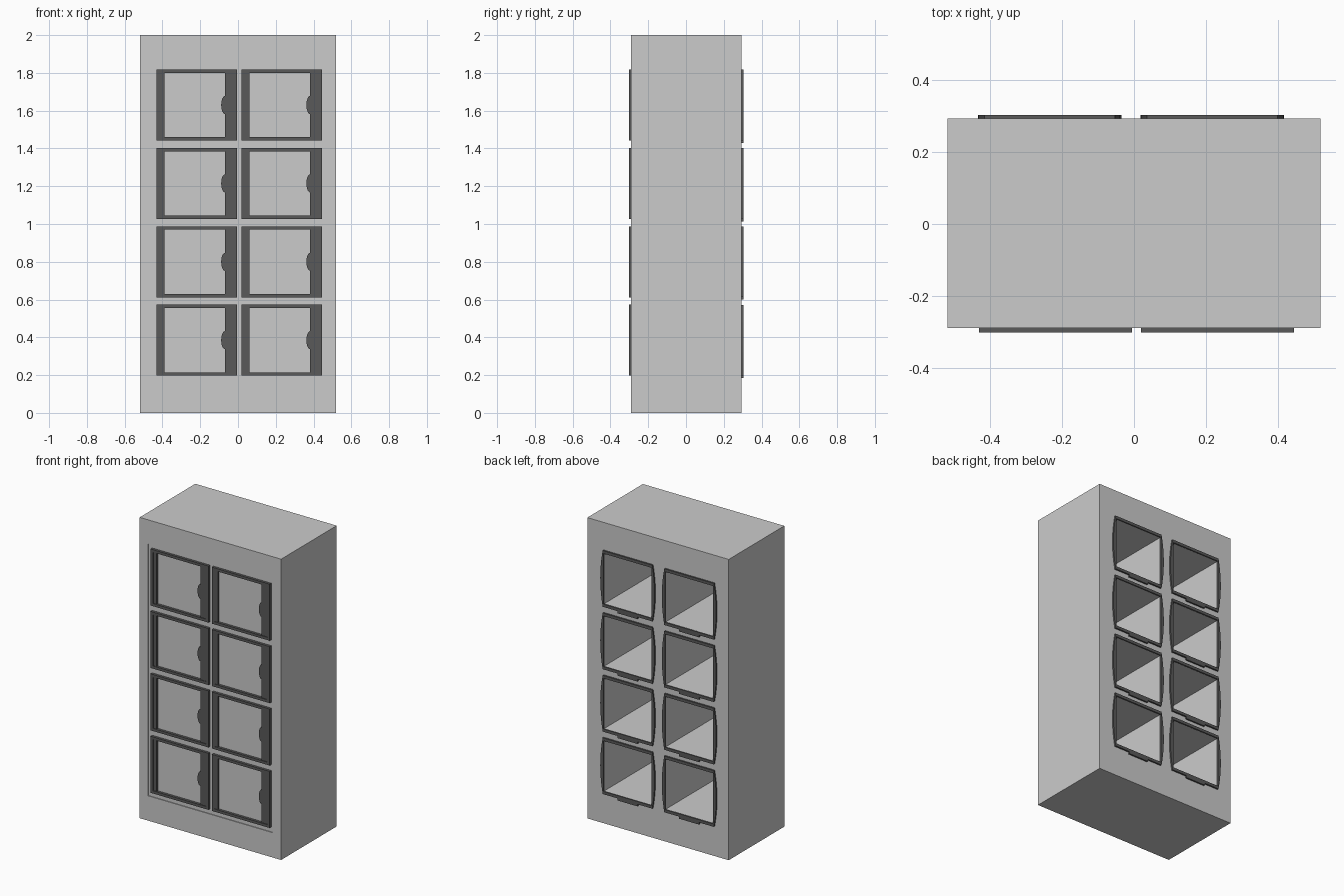
import bpy, bmesh, math

if "Cube" in bpy.data.objects:
    bpy.data.objects.remove(bpy.data.objects["Cube"])

dark = bpy.data.materials.new("dark_trim")
dark.diffuse_color = (0.1, 0.1, 0.1, 1)
dark.use_nodes = True
dark.node_tree.nodes["Principled BSDF"].inputs["Base Color"].default_value = dark.diffuse_color


def finish(name, bm, mat=None):
    bmesh.ops.recalc_face_normals(bm, faces=bm.faces)
    me = bpy.data.meshes.new(name)
    bm.to_mesh(me)
    bm.free()
    ob = bpy.data.objects.new(name, me)
    bpy.context.collection.objects.link(ob)
    if mat:
        me.materials.append(mat)
    return ob


def add_prism(bm, pts, y0, y1):
    a = [bm.verts.new((x, y0, z)) for x, z in pts]
    b = [bm.verts.new((x, y1, z)) for x, z in pts]
    bm.faces.new(a)
    bm.faces.new(b)
    for i in range(len(pts)):
        j = (i + 1) % len(pts)
        bm.faces.new((a[i], a[j], b[j], b[i]))


def rect(x0, x1, z0, z1):
    return [(x0, z0), (x1, z0), (x1, z1), (x0, z1)]


def prism(name, pts, y0, y1, mat=None):
    bm = bmesh.new()
    add_prism(bm, pts, y0, y1)
    return finish(name, bm, mat)


def ring(name, outer, inner, y0, y1, mat):
    # closed band between two matching outlines
    bm = bmesh.new()
    loops = [[bm.verts.new((x, y, z)) for x, z in o]
             for o, y in ((outer, y0), (outer, y1), (inner, y1), (inner, y0))]
    n = len(outer)
    for k in range(4):
        p, q = loops[k], loops[(k + 1) % 4]
        for i in range(n):
            j = (i + 1) % n
            bm.faces.new((p[i], p[j], q[j], q[i]))
    return finish(name, bm, mat)


W, FRONT, BACK = 0.52, -0.29, 0.294
ROWS = [0.385 + 0.415 * i for i in range(4)]
REAR_COLS = (-0.235, 0.218)

# cabinet body with eight deep compartments open at the back
body = prism("cabinet_body", rect(-W, W, 0, 2), FRONT + 0.005, BACK)
bm = bmesh.new()
for cx in REAR_COLS:
    for cz in ROWS:
        add_prism(bm, rect(cx - 0.176, cx + 0.176, cz - 0.168, cz + 0.168), FRONT + 0.02, BACK + 0.1)
cutter = finish("compartment_cutter", bm)
cutter.hide_render = True
mod = body.modifiers.new("compartments", 'BOOLEAN')
mod.operation = 'DIFFERENCE'
mod.solver = 'EXACT'
mod.object = cutter
bpy.context.view_layer.objects.active = body
bpy.ops.object.modifier_apply(modifier=mod.name)
bpy.data.objects.remove(cutter)

# front face frame
yb = FRONT + 0.005
prism("plinth", rect(-W, W, 0, 0.165), FRONT, yb)
prism("top_rail", rect(-W, W, 1.947, 2), FRONT, yb)
prism("left_stile", rect(-W, -0.46, 0.165, 1.947), FRONT, yb)
prism("right_stile", rect(0.46, W, 0.165, 1.947), FRONT, yb)
prism("header_panel", rect(-0.46, 0.46, 1.838, 1.947), FRONT + 0.002, yb)

# front doors: raised rim, hinge strip, pull strip with rounded thumb grip
for cx in (-0.219, 0.232):
    for cz in ROWS:
        x0, x1, z0, z1 = cx - 0.213, cx + 0.213, cz - 0.188, cz + 0.188
        r = 0.018
        ring("door_rim", rect(x0, x1, z0, z1), rect(x0 + r, x1 - r, z0 + r, z1 - r), -0.302, yb, dark)
        prism("hinge_strip", rect(x0 + r, x0 + 0.042, z0 + r, z1 - r), -0.298, yb, dark)
        xi = x1 - 0.063
        grip = [(xi - 0.02 * math.sin(a), cz + 0.048 * math.cos(a))
                for a in (math.pi * i / 12 for i in range(13))]
        pull = [(xi, z0 + r), (x1 - r, z0 + r), (x1 - r, z1 - r), (xi, z1 - r)] + grip
        prism("pull_strip", pull, -0.298, yb, dark)

# rear opening trims with bowed sides, and a small tab below each
T = [-1 + i / 6 for i in range(13)]
for cx in REAR_COLS:
    for cz in ROWS:
        outer, inner = [], []
        for s in (1, -1):
            for t in T:
                outer.append((cx + s * (0.182 + 0.018 * (1 - t * t)), cz + s * t * 0.187))
                inner.append((cx + s * 0.176, cz + s * t * 0.168))
        ring("opening_trim", outer, inner, BACK - 0.002, 0.304, dark)
        prism("opening_tab", rect(cx - 0.073, cx + 0.073, cz - 0.201, cz - 0.186), BACK - 0.002, 0.304, dark)
